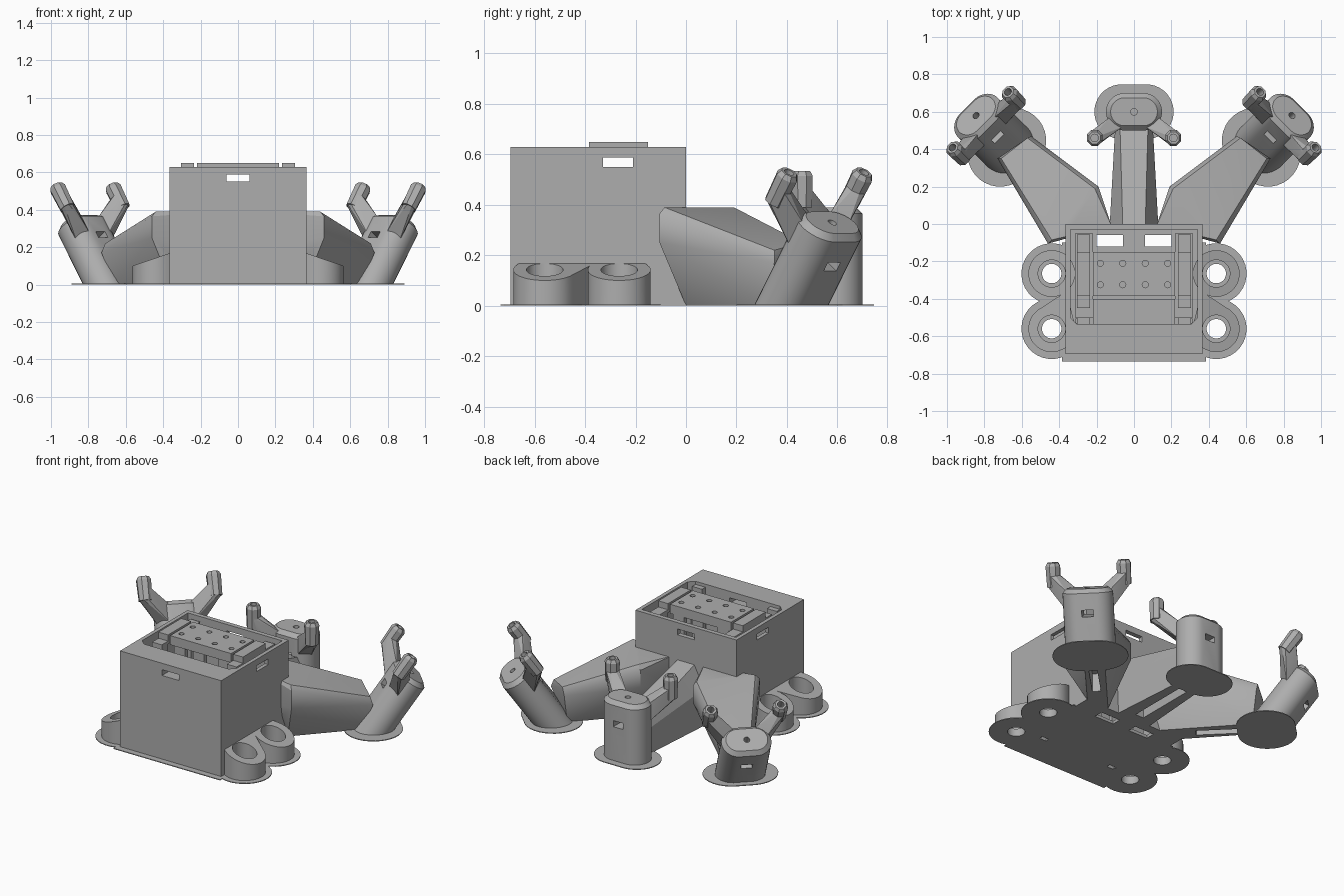
import bpy, bmesh, math
from mathutils import Matrix, Vector

old = bpy.data.objects.get("Cube")
if old:
    bpy.data.objects.remove(old, do_unlink=True)

GREY = (0.42, 0.42, 0.42, 1)
mat = bpy.data.materials.new("plain grey")
mat.use_nodes = True
mat.diffuse_color = GREY
mat.node_tree.nodes["Principled BSDF"].inputs["Base Color"].default_value = GREY


def ring(x, y, z, r, n=32, stretch=0):
    """Circle of points, pulled apart along x into a capsule when stretch > 0."""
    pts = []
    for i in range(n):
        a = 2 * math.pi * (i + 0.5) / n
        c = math.cos(a)
        pts.append((x + r * c + math.copysign(stretch, c), y + r * math.sin(a), z))
    return pts


def hull(name, pts, matrix=None, floor=False):
    """Convex solid through the points, optionally placed and trimmed at the ground."""
    bm = bmesh.new()
    for p in pts:
        bm.verts.new(matrix @ Vector(p) if matrix else p)
    bmesh.ops.remove_doubles(bm, verts=bm.verts, dist=0.0005)
    res = bmesh.ops.convex_hull(bm, input=bm.verts)
    loose = [v for v in bm.verts if not v.link_faces]
    bmesh.ops.delete(bm, geom=loose, context='VERTS')
    if floor:
        cut = bmesh.ops.bisect_plane(bm, geom=bm.verts[:] + bm.edges[:] + bm.faces[:],
                                     plane_co=(0, 0, 0), plane_no=(0, 0, 1), clear_inner=True)
        edges = [e for e in cut["geom_cut"] if isinstance(e, bmesh.types.BMEdge)]
        bmesh.ops.contextual_create(bm, geom=edges)
    bmesh.ops.dissolve_limit(bm, angle_limit=0.01, verts=bm.verts, edges=bm.edges)
    bmesh.ops.recalc_face_normals(bm, faces=bm.faces)
    me = bpy.data.meshes.new(name)
    bm.to_mesh(me)
    bm.free()
    me.materials.append(mat)
    ob = bpy.data.objects.new(name, me)
    bpy.context.collection.objects.link(ob)
    return ob


def box(name, x, y, z, matrix=None):
    return hull(name, [(a, b, c) for a in x for b in y for c in z], matrix)


def rod(name, x, y, z, r, matrix=None, stretch=0):
    return hull(name, ring(x, y, z[0], r, stretch=stretch) + ring(x, y, z[1], r, stretch=stretch), matrix)


def cut(ob, cutters, keep=False):
    """Subtract each cutter from the object."""
    for c in cutters:
        m = ob.modifiers.new("cut", 'BOOLEAN')
        m.operation = 'DIFFERENCE'
        m.solver = 'EXACT'
        m.object = c
    bpy.context.view_layer.update()
    me = bpy.data.meshes.new_from_object(ob.evaluated_get(bpy.context.evaluated_depsgraph_get()))
    ob.modifiers.clear()
    ob.data = me
    if not keep:
        for c in cutters:
            bpy.data.objects.remove(c, do_unlink=True)
    return ob


# Main housing: deep open cavity, thick front, viewing slots and floor openings
cavity = hull("cavity_cutter", [(s * x, y, z) for s in (1, -1) for z in (0.02, 0.8)
              for x, y in ((0.34, -0.03), (0.34, -0.5), (0.305, -0.535), (0.2, -0.03))])
floor_holes = []
for s in (1, -1):
    floor_holes.append(box("hole_cutter", (s * 0.06, s * 0.2), (-0.12, -0.06), (-0.1, 0.1)))
    floor_holes.append(box("hole_cutter", (s * 0.235, s * 0.31), (-0.53, -0.505), (-0.1, 0.1)))
housing = box("housing", (-0.365, 0.365), (-0.695, 0), (0, 0.63))
cut(housing, [cavity], keep=True)
cut(housing, [box("slot_cutter", (-0.062, 0.062), (-0.8, 0.1), (0.55, 0.588)),
              box("slot_cutter", (-0.5, 0.5), (-0.33, -0.21), (0.55, 0.588))])
cut(housing, floor_holes, keep=True)
cut(box("housing_brim", (-0.385, 0.385), (-0.735, -0.1), (0, 0.005)), floor_holes)

# Inner carriage: drilled top plate on legs, with a rail on each side
plate = box("top_plate", (-0.22, 0.22), (-0.385, -0.15), (0.59, 0.65))
cut(plate, [rod("hole_cutter", x, y, (0.61, 0.7), 0.016)
            for x in (-0.18, -0.06, 0.06, 0.18) for y in (-0.21, -0.325)])
box("inner_step", (-0.22, 0.22), (-0.54, -0.4), (0.01, 0.5))
for s in (1, -1):
    for y in (-0.375, -0.18):
        box("plate_leg", (s * 0.12, s * 0.2), (y, y + 0.03), (0.01, 0.6))
    rail = (s * 0.235, s * 0.305)
    box("rail_cap", rail, (-0.385, -0.15), (0.59, 0.65))
    box("rail_base", (s * 0.22, s * 0.315), (-0.5, -0.05), (0.01, 0.4))
    for y0, y1 in ((-0.15, -0.055), (-0.45, -0.385), (-0.54, -0.5)):
        box("rail_post", rail, (y0, y1), (0.3, 0.61))

# Mounting lugs with a sloped top, bolt hole and brim
for s in (1, -1):
    for y, reach in ((-0.265, 0.1), (-0.56, 0.2)):
        x = 0.44
        outline = ring(x, y, 0, 0.125) + [(0.36, y - 0.1, 0), (0.36, y + reach, 0)]
        pts = outline + [(px, py, 0.1 + 0.34 * (0.565 - px)) for px, py, _ in outline]
        lug = hull("mounting_lug", [(s * a, b, c) for a, b, c in pts])
        cut(lug, [rod("hole_cutter", s * x, y, (0.05, 0.4), 0.073)])
        cut(lug, [rod("hole_cutter", s * x, y, (-0.1, 0.3), 0.052)])
        brim = rod("lug_brim", s * x, y, (0, 0.005), 0.162)
        cut(brim, [rod("hole_cutter", s * x, y, (-0.1, 0.1), 0.052)])


# Post unit: capsule column with chamfered top, radial slot and two prongs
def post_unit(matrix, side):
    column = hull(side + "_post", ring(0, 0, -0.7, 0.1, stretch=0.05)
                  + ring(0, 0, -0.025, 0.1, stretch=0.05) + ring(0, 0, 0, 0.075, stretch=0.05),
                  matrix, floor=True)
    cut(column, [box("slot_cutter", (-0.035, 0.035), (-0.2, 0.2), (-0.165, -0.125), matrix),
                 rod("hole_cutter", 0, 0, (-0.1, 0.1), 0.018, matrix)])
    for s in (1, -1):
        x, y = s * 0.21, -0.14
        hull(side + "_prong_root", ring(x, y, 0.07, 0.042, 8) + ring(x, y, 0, 0.035, 8)
             + [(s * a, b, c) for a, b in ((0.06, -0.08), (0.13, -0.03))
                for c in (-0.14, -0.02)], matrix)
        tip = hull(side + "_prong_tip", ring(x, y, 0.0, 0.042, 8) + ring(x, y, 0.125, 0.046, 8)
                   + ring(x, y, 0.145, 0.034, 8), matrix)
        cut(tip, [rod("hole_cutter", x, y, (0.08, 0.2), 0.02, matrix)])


post_unit(Matrix.Translation((0, 0.6, 0.39)), "centre")
rod("centre_post_brim", 0, 0.6, (0, 0.005), 0.147, stretch=0.065)
for s, side in ((1, "left"), (-1, "right")):
    turn = Matrix.Rotation(-s * math.pi / 4, 4, 'Z')
    tilt = Matrix.Rotation(-math.radians(35), 4, 'X')
    post_unit(Matrix.Translation((s * 0.845, 0.58, 0.33)) @ turn @ tilt, side)
    rod(side + "_post_brim", 0, 0, (0, 0.005), 0.175,
        Matrix.Translation((s * 0.68, 0.41, 0)) @ turn, stretch=0.05)

    # Side arm: wide shoulder at the housing, tapering to the post
    arm = hull(side + "_arm", [(s * a, b, c) for a, b, c in (
        (0.44, -0.085, 0.39), (0.46, -0.105, 0.365), (0.46, -0.105, 0.25),
        (0.21, 0.19, 0.39), (0.19, 0.2, 0.36), (0.19, 0.2, 0.25),
        (0.12, -0.01, 0.39), (0.12, -0.01, 0.2), (0.2, 0, 0), (0.36, 0, 0),
        (0.71, 0.35, 0.22), (0.73, 0.35, 0.17), (0.66, 0.33, 0),
        (0.57, 0.46, 0.25), (0.55, 0.47, 0.2), (0.57, 0.41, 0))])
    cut(arm, [cavity], keep=True)
    cut(arm, [box("channel_cutter", (-0.025, 0.025), (-0.42, -0.1), (-0.1, 0.12),
                  Matrix.Translation((s * 0.68, 0.41, 0)) @ turn)])

# Centre arm: narrow ridge falling towards the centre post
centre_arm = hull("centre_arm", [(s * a, b, c) for s in (1, -1) for a, b, c in (
    (0.06, -0.01, 0.39), (0.13, -0.01, 0.25), (0.12, -0.01, 0),
    (0.075, 0.53, 0.24), (0.1, 0.53, 0.18), (0.08, 0.53, 0))])
cut(centre_arm, [box("channel_cutter", (-0.03, 0.03), (0.05, 0.45), (-0.1, 0.12))])
bpy.data.objects.remove(cavity, do_unlink=True)

# Smooth curved walls, keep hard edges
for ob in bpy.context.collection.objects:
    if ob.type == 'MESH' and ob.data.materials and ob.data.materials[0] == mat:
        ob.select_set(True)
        bpy.context.view_layer.objects.active = ob
bpy.ops.object.shade_smooth_by_angle(angle=math.radians(25))
